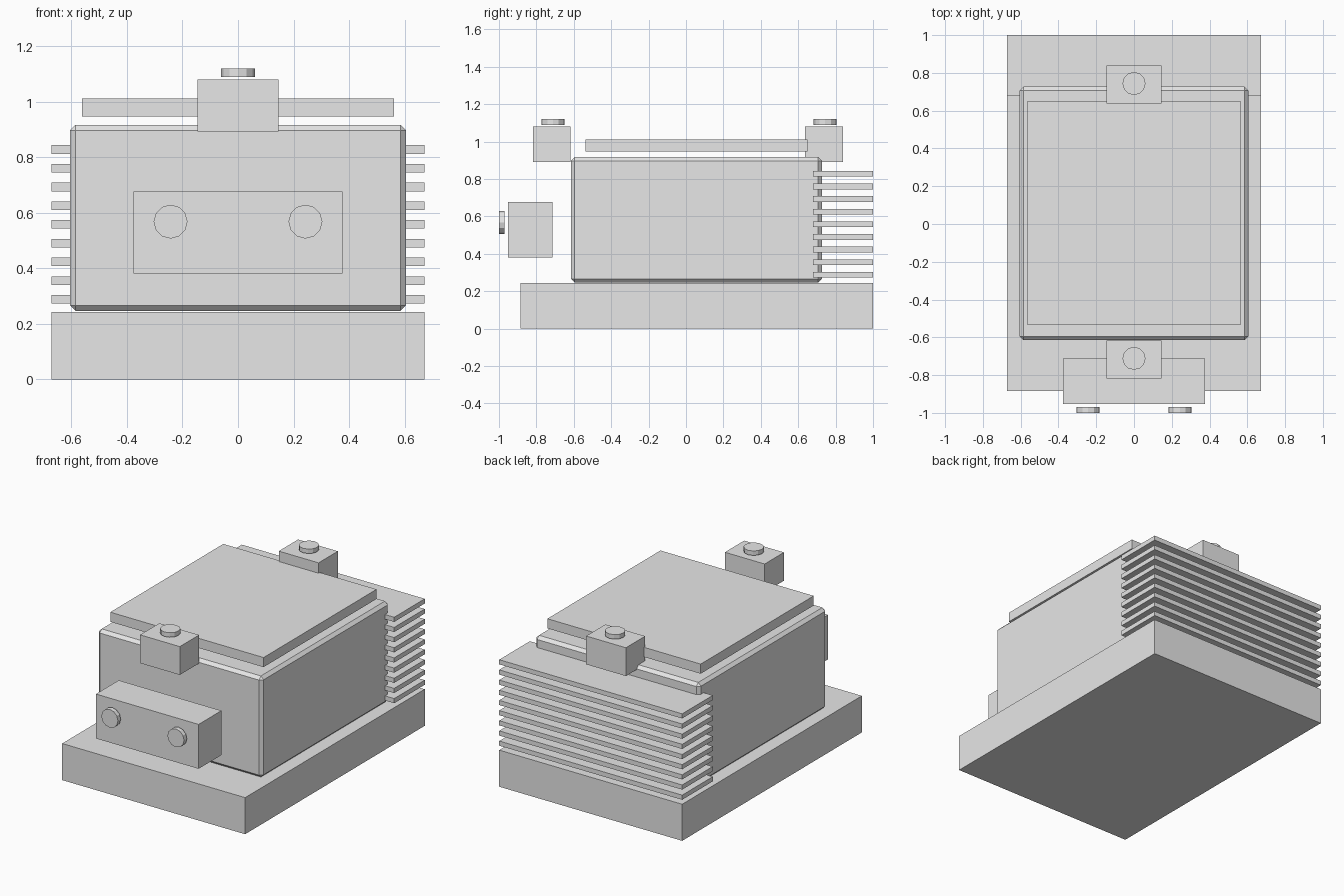
import bpy, bmesh, math
from mathutils import Matrix

if "Cube" in bpy.data.objects:
    bpy.data.objects.remove(bpy.data.objects["Cube"])

grey = bpy.data.materials.new("light_grey")
grey.diffuse_color = (0.8, 0.8, 0.8, 1)
grey.use_nodes = True
grey.node_tree.nodes["Principled BSDF"].inputs["Base Color"].default_value = grey.diffuse_color


def finish(name, bm):
    me = bpy.data.meshes.new(name)
    bm.to_mesh(me)
    bm.free()
    me.materials.append(grey)
    ob = bpy.data.objects.new(name, me)
    bpy.context.collection.objects.link(ob)
    return ob


def box(name, half_x, y0, y1, z0, z1, bevel=0):
    """Box centred on x = 0, with optional chamfered edges."""
    bm = bmesh.new()
    bmesh.ops.create_cube(bm, size=1)
    for v in bm.verts:
        v.co = (v.co.x * 2 * half_x,
                (y0 + y1) / 2 + v.co.y * (y1 - y0),
                (z0 + z1) / 2 + v.co.z * (z1 - z0))
    if bevel:
        bmesh.ops.bevel(bm, geom=bm.edges[:], offset=bevel, segments=1,
                        profile=0.5, affect='EDGES')
    return finish(name, bm)


def bolt(name, centre, forward=False):
    """Low-poly disc bolt head, facing up or forward."""
    bm = bmesh.new()
    m = Matrix.Translation(centre)
    if forward:
        m = m @ Matrix.Rotation(math.pi / 2, 4, 'X')
    bmesh.ops.create_cone(bm, cap_ends=True, segments=12, radius1=0.061,
                          radius2=0.061, depth=0.03, matrix=m)
    return finish(name, bm)


# Plinth, main housing and raised lid
box("base", 0.672, -0.885, 1.0, 0, 0.243)
box("housing", 0.605, -0.615, 0.727, 0.246, 0.917, bevel=0.02)
box("lid_plate", 0.563, -0.536, 0.65, 0.947, 1.011)

# Cooling fins at the back
for i in range(9):
    z = 0.288 + i * 0.0675
    box(f"cooling_fin_{i + 1}", 0.672, 0.679, 1.0, z - 0.0155, z + 0.0155)

# Top clamps with bolts
for side, y in (("front", -0.718), ("back", 0.738)):
    box(f"{side}_clamp", 0.146, y - 0.101, y + 0.101, 0.892, 1.08)
bolt("front_clamp_bolt", (0, -0.711, 1.105))
bolt("back_clamp_bolt", (0, 0.744, 1.105))

# Front terminal block with two bolts
box("terminal_block", 0.377, -0.952, -0.713, 0.381, 0.676)
for side, x in (("left", -0.243), ("right", 0.243)):
    bolt(f"{side}_terminal_bolt", (x, -0.985, 0.568), forward=True)
